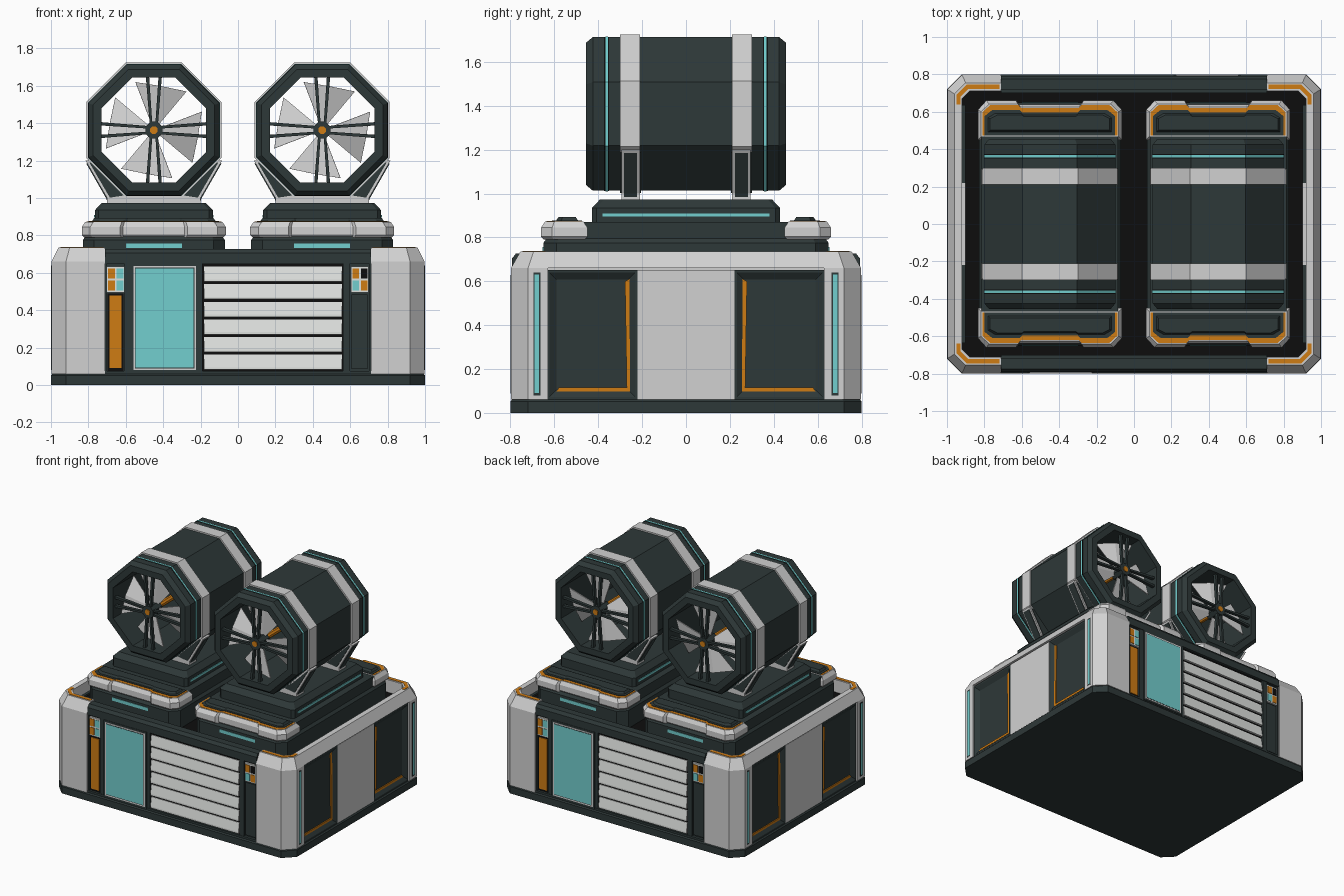
import bpy, bmesh, math

if "Cube" in bpy.data.objects:
    bpy.data.objects.remove(bpy.data.objects["Cube"], do_unlink=True)


def material(name, r, g, b):
    m = bpy.data.materials.new(name)
    m.use_nodes = True
    m.diffuse_color = (r, g, b, 1)
    m.node_tree.nodes["Principled BSDF"].inputs["Base Color"].default_value = (r, g, b, 1)
    return m


DARK = material("dark slate", .027, .04, .04)
BLACK = material("black", .004, .004, .004)
LIGHT = material("light grey", .64, .64, .64)
WHITE = material("off white", .74, .76, .74)
CYAN = material("cyan", .17, .62, .62)
ORANGE = material("orange", .62, .2, .007)

AXES = {"x": lambda u, v, w: (w, u, v),
        "y": lambda u, v, w: (u, w, v),
        "z": lambda u, v, w: (u, v, w)}


def finish(name, bm, mat):
    bmesh.ops.recalc_face_normals(bm, faces=bm.faces)
    mesh = bpy.data.meshes.new(name)
    bm.to_mesh(mesh)
    bm.free()
    mesh.materials.append(mat)
    ob = bpy.data.objects.new(name, mesh)
    bpy.context.collection.objects.link(ob)
    return ob


def loft(name, mat, rings, axis="z", sx=1, sy=1, ox=0, hollow=False):
    """Skin a list of (height, outline) rings along an axis."""
    bm = bmesh.new()
    loops = []
    for w, outline in rings:
        loop = []
        for u, v in outline:
            x, y, z = AXES[axis](u, v, w)
            loop.append(bm.verts.new((x * sx + ox, y * sy, z)))
        loops.append(loop)
    pairs = list(zip(loops, loops[1:]))
    if hollow:
        pairs.append((loops[-1], loops[0]))
    else:
        bm.faces.new(loops[0])
        bm.faces.new(loops[-1])
    for a, b in pairs:
        for i in range(len(a)):
            j = (i + 1) % len(a)
            bm.faces.new((a[i], a[j], b[j], b[i]))
    return finish(name, bm, mat)


def rect(u0, u1, v0, v1, c=0):
    if not c:
        return [(u0, v0), (u1, v0), (u1, v1), (u0, v1)]
    return [(u0 + c, v0), (u1 - c, v0), (u1, v0 + c), (u1, v1 - c),
            (u1 - c, v1), (u0 + c, v1), (u0, v1 - c), (u0, v0 + c)]


def shrink(outline, d):
    """Pull an outline in towards the middle of its bounds."""
    us, vs = zip(*outline)
    cu, cv = (min(us) + max(us)) / 2, (min(vs) + max(vs)) / 2
    hu, hv = max(us) - cu, max(vs) - cv
    return [(cu + (u - cu) * (hu - d) / hu, cv + (v - cv) * (hv - d) / hv) for u, v in outline]


def stack(name, mat, outline, levels, **kw):
    return loft(name, mat, [(w, shrink(outline, d)) for w, d in levels], **kw)


def block(name, mat, outline, w0, w1, **kw):
    return loft(name, mat, [(w0, outline), (w1, outline)], **kw)


def octagon(apothem, cv=0):
    r = apothem / math.cos(math.pi / 8)
    return [(r * math.cos(math.pi / 8 + k * math.pi / 4),
             cv + r * math.sin(math.pi / 8 + k * math.pi / 4)) for k in range(8)]


# Base: plinth and core with black deck
stack("plinth", DARK, rect(-1, 1, -.8, .8, .08), [(0, 0), (.052, 0), (.06, .008)])
block("core", DARK, rect(-.95, .95, -.75, .75, .06), .05, .62)
block("deck", BLACK, rect(-.94, .94, -.74, .74, .06), .62, .64)

# Corner armour with an inlaid strip
INNER = [(.92, .63), (.92, .67), (.88, .71), (.71, .71)]
FOOT = [(.71, .798), (.92, .798), (.998, .72), (.998, .63)] + INNER
CROWN = [(.71, .755), (.9, .755), (.96, .695), (.96, .63)] + INNER
INLAY = [(.72, .745), (.895, .745), (.95, .69), (.95, .64),
         (.928, .64), (.928, .68), (.886, .722), (.72, .722)]
for sx in (1, -1):
    for sy in (1, -1):
        m = dict(sx=sx, sy=sy)
        loft("corner_armour", LIGHT, [(.06, FOOT), (.66, FOOT), (.735, CROWN)], **m)
        block("corner_inlay", ORANGE, INLAY, .733, .738, **m)
        block("corner_light_rim", DARK, rect(.664, .696, .08, .64), .995, .999, axis="x", **m)
        block("corner_light", CYAN, rect(.67, .69, .09, .63), .995, 1, axis="x", **m)
        # Recessed side panel with an orange corner trim
        stack("side_panel", DARK, rect(.22, .635, .06, .652),
              [(.9, 0), (.988, 0), (.988, .012), (.965, .045)], axis="x", **m)
        block("side_trim", ORANGE,
              [(.255, .098), (.59, .098), (.58, .115), (.27, .115), (.278, .6), (.258, .61)],
              .96, .972, axis="x", **m)
    block("side_plate", LIGHT, rect(-.22, .22, .06, .652), .9, .99, axis="x", sx=sx)
    block("side_rail", LIGHT, [(.998, .66), (.96, .735), (.92, .735), (.92, .6), (.96, .6), (.96, .66)],
          -.63, .63, axis="y", sx=sx)

# Front and back equipment faces, one a half turn of the other
for s in (1, -1):
    def plate(name, mat, x0, x1, z0, z1, y0, y1):
        block(name, mat, rect(x0, x1, z0, z1), y0, y1, axis="y", sx=s, sy=s)

    plate("face_wall", DARK, -.71, .71, .055, .66, -.77, -.7)
    loft("face_beam", DARK, [(.65, rect(-.71, .71, -.792, -.72)), (.705, rect(-.71, .71, -.792, -.72)),
                             (.727, rect(-.71, .71, -.775, -.72))], sx=s, sy=s)
    for x0, x1 in ((-.71, -.7), (-.61, -.572), (-.222, -.19), (.562, .6), (.7, .71)):
        plate("face_post", DARK, x0, x1, .06, .66, -.787, -.76)
    plate("face_sill", DARK, -.71, .71, .055, .075, -.79, -.76)
    # Screen
    plate("screen_housing", DARK, -.572, -.212, .068, .65, -.795, -.76)
    plate("screen_border", LIGHT, -.56, -.224, .08, .637, -.798, -.79)
    plate("screen_gasket", DARK, -.551, -.233, .089, .628, -.799, -.79)
    plate("screen", CYAN, -.547, -.237, .093, .624, -.8, -.79)
    # Louvres
    plate("louvre_recess", BLACK, -.19, .562, .07, .648, -.774, -.76)
    for k in range(6):
        z = .083 + k * .094
        block("louvre_slat", WHITE, [(-.765, z), (-.79, z), (-.79, z + .012), (-.778, z + .08), (-.765, z + .08)],
              -.183, .556, axis="x", sx=s, sy=s)
    # Control strips and buttons
    plate("orange_panel_rim", BLACK, -.697, -.613, .075, .49, -.773, -.76)
    plate("orange_panel", ORANGE, -.688, -.622, .09, .48, -.779, -.76)
    plate("blank_panel", DARK, .608, .692, .085, .485, -.779, -.76)
    for x, colours in ((-.654, (ORANGE, CYAN, ORANGE, CYAN)), (.652, (ORANGE, BLACK, CYAN, ORANGE))):
        plate("button_panel", WHITE, x - .047, x + .047, .495, .635, -.783, -.76)
        for k, colour in enumerate(colours):
            bx, bz = x + (k % 2 - .5) * .045, .597 - (k // 2) * .065
            plate("button", colour, bx - .018, bx + .018, bz - .027, bz + .027, -.787, -.76)

# Fan units
CZ = 1.363
PAD = [(-.385, .45), (.385, .45), (.385, .61), (.34, .66), (.18, .66), (.165, .64),
       (-.165, .64), (-.18, .66), (-.34, .66), (-.385, .61)]
GUSSET = [(.25, .97), (.25, 1), (.365, 1.2), (.33, 1.2), (.14, 1.02)]


def blades(ox, sy):
    """Four wide, creased and pitched blades."""
    bm = bmesh.new()
    for k in range(4):
        rows = []
        for deg, r, y in ((50, .27, -.31), (80, .238, -.37), (111, .275, -.39)):
            a = math.radians(deg + 90 * k)
            rows.append([bm.verts.new((ox + q * math.cos(a), sy * (-.36 + (y + .36) * q / r),
                                       CZ + q * math.sin(a))) for q in (.035, r)])
        for a, b in zip(rows, rows[1:]):
            bm.faces.new((a[0], a[1], b[1], b[0]))
    ob = finish("fan_blades", bm, LIGHT)
    mod = ob.modifiers.new("thickness", "SOLIDIFY")
    mod.thickness = .008
    mod.offset = 0


def strut(ox, sy, angle, side):
    """One bar of a flared spoke pair."""
    c, s = math.cos(angle), math.sin(angle)
    bar = [(.03, side * .008), (.3, side * .026), (.3, side * .044), (.03, side * .022)]
    block("guard_strut", DARK, [(r * c - t * s, CZ + r * s + t * c) for r, t in bar],
          -.435, -.41, axis="y", sy=sy, ox=ox)


for ox in (-.45, .45):
    # Stepped pedestal
    stack("pedestal_base", DARK, rect(-.38, .38, -.65, .65, .06), [(.63, 0), (.775, 0), (.795, .015)], ox=ox)
    block("pedestal_middle", DARK, rect(-.365, .365, -.47, .47), .78, .87, ox=ox)
    stack("pedestal_top", DARK, rect(-.315, .315, -.428, .428, .02),
          [(.86, 0), (.935, 0), (.972, .035)], ox=ox)
    for s in (1, -1):
        block("pedestal_side_light", CYAN, rect(-.38, .38, .895, .91), .31, .319, axis="x", sx=s, ox=ox)
        block("pedestal_end_light", CYAN, rect(-.15, .15, .733, .757), .645, .653, axis="y", sy=s, ox=ox)
        # End pad with orange inlay and raised dark lid
        stack("end_pad", LIGHT, PAD, [(.79, .012), (.803, 0), (.845, 0), (.872, .018)], sy=s, ox=ox)
        stack("pad_inlay", ORANGE, PAD, [(.868, .024), (.874, .024)], sy=s, ox=ox)
        lid = [(x, y - .013) for x, y in PAD]
        stack("pad_lid", DARK, lid, [(.868, .037), (.877, .037), (.877, .055), (.892, .065)], sy=s, ox=ox)

    # Octagonal drum, open at both ends
    loft("drum", DARK, [(w, octagon(a, CZ)) for w, a in
                        ((-.455, .325), (-.425, .35), (.425, .35), (.455, .325), (.455, .28), (-.455, .28))],
         axis="y", ox=ox, hollow=True)
    block("fan_shaft", ORANGE, octagon(.02, CZ), -.445, .445, axis="y", ox=ox)

    for s in (1, -1):
        def hoop(name, mat, y0, y1, a):
            loft(name, mat, [(w, octagon(r, CZ)) for w, r in ((y0, a), (y1, a), (y1, .34), (y0, .34))],
                 axis="y", sy=s, ox=ox, hollow=True)

        hoop("drum_band", LIGHT, .21, .3, .361)
        hoop("drum_groove", BLACK, .35, .374, .351)
        hoop("drum_light", CYAN, .356, .368, .353)
        blades(ox, s)
        block("fan_hub", DARK, octagon(.045, CZ), -.44, -.33, axis="y", sy=s, ox=ox)
        for k in range(4):
            for side in (1, -1):
                strut(ox, s, k * math.pi / 2, side)
        # Cradle under each band
        block("cradle_foot", LIGHT, rect(-.25, .25, .965, 1.015), .21, .295, axis="y", sy=s, ox=ox)
        for sx in (1, -1):
            m = dict(axis="y", sx=sx, sy=s, ox=ox)
            block("cradle_arm", LIGHT, GUSSET, .21, .295, **m)
            block("cradle_cheek", DARK, [(.235, 1.002), (.345, 1.19), (.33, 1.19), (.15, 1.015)], .205, .3, **m)
            block("cradle_inset", DARK, [(.25, .985), (.256, 1), (.362, 1.185), (.35, 1.185), (.24, 1)],
                  .223, .283, **m)
